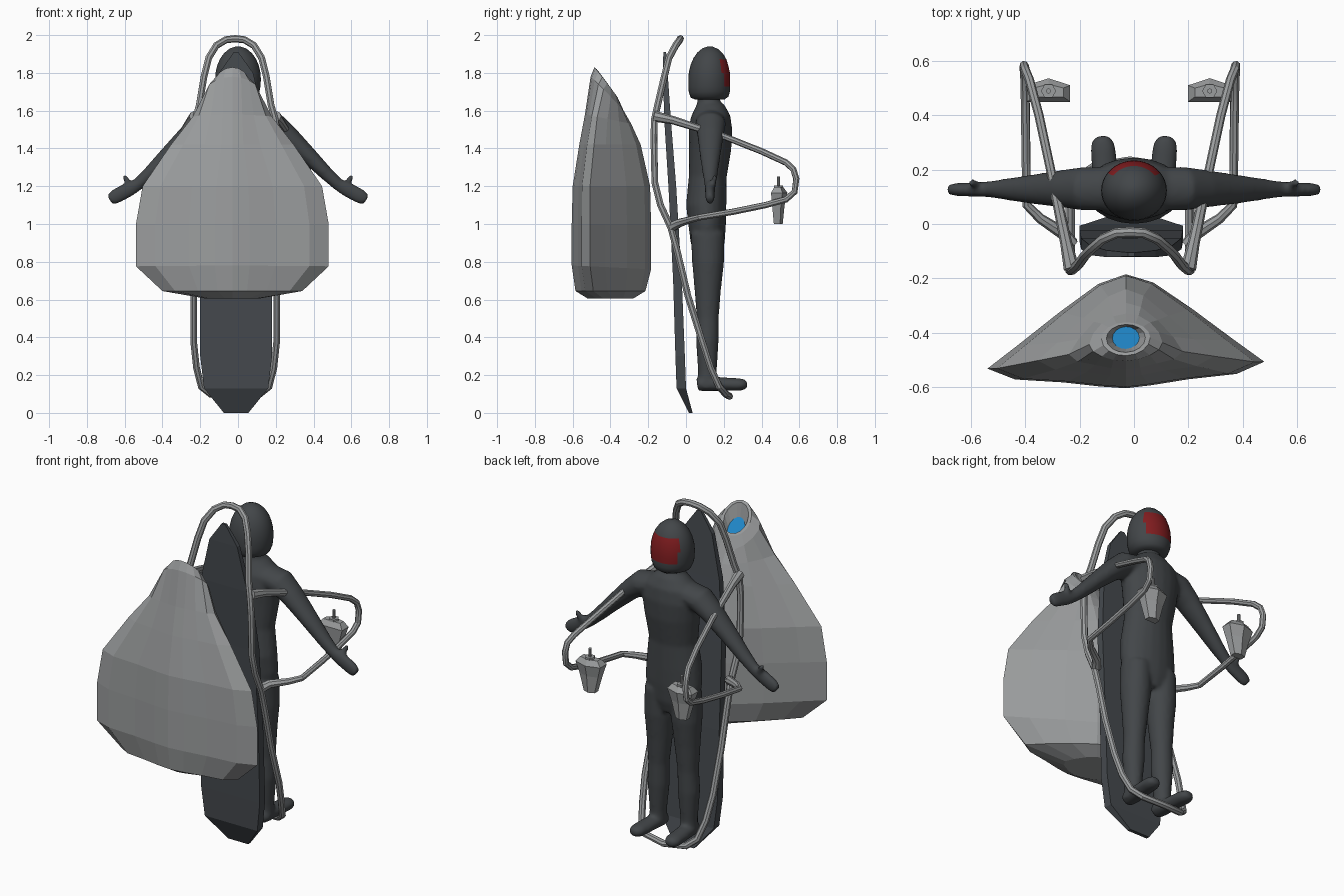
import bpy, bmesh, math
from mathutils import Vector


def material(name, rgb):
    m = bpy.data.materials.new(name)
    m.diffuse_color = (*rgb, 1)
    return m


GREY = material("metal_grey", (0.33, 0.34, 0.345))
BOARD = material("board_charcoal", (0.06, 0.068, 0.077))
SUIT = material("suit_charcoal", (0.055, 0.061, 0.066))
RED = material("visor_red", (0.22, 0.012, 0.014))
BLUE = material("intake_blue", (0.015, 0.25, 0.6))


def finish(name, bm, *mats):
    bmesh.ops.recalc_face_normals(bm, faces=bm.faces)
    me = bpy.data.meshes.new(name)
    bm.to_mesh(me)
    bm.free()
    for m in mats:
        me.materials.append(m)
    ob = bpy.data.objects.new(name, me)
    bpy.context.collection.objects.link(ob)
    return ob


def loft(bm, rings):
    """Skin a list of point rings; returns the last cap."""
    rows = [[bm.verts.new(p) for p in r] for r in rings]
    n = len(rows[0])
    for a, b in zip(rows, rows[1:]):
        for i in range(n):
            j = (i + 1) % n
            bm.faces.new((a[i], a[j], b[j], b[i]))
    bm.faces.new(rows[0][::-1])
    return bm.faces.new(rows[-1])


def limb(bm, pts, ref=(0, 1, 0), n=20):
    """Elliptical tube through (x, y, z, ra, rb); rb lies along ref."""
    c = [Vector(p[:3]) for p in pts]
    rings = []
    for i, p in enumerate(pts):
        d = (c[min(i + 1, len(c) - 1)] - c[max(i - 1, 0)]).normalized()
        a = Vector(ref).cross(d).normalized()
        b = d.cross(a)
        rings.append([c[i] + a * p[3] * math.cos(t) + b * p[4] * math.sin(t)
                      for t in (2 * math.pi * k / n for k in range(n))])
    loft(bm, rings)


# Front shell: wedge sections that turn elliptical toward the tilted intake
BACK = [(1, 0), (.78, .25), (.48, .6), (.2, .9), (0, 1)]
FRONT = [(1, 0), (.8, .5), (.45, .68), (.18, .9), (0, 1)]


def shell_ring(zf, zb, hw, yf, yt, yb, blend, cx=-0.03):
    pts = []
    for k in range(16):
        t = k * math.pi / 8
        q = k % 8 if k % 8 <= 4 else 8 - k % 8
        u, v = (BACK if k < 8 else FRONT)[q]
        u = math.copysign(u, math.cos(t))
        u = u + (math.cos(t) - u) * blend
        v = v + (abs(math.sin(t)) - v) * blend
        x = hw * u
        y = yt + ((yb if k < 8 else yf) - yt) * v
        s = (y - yf) / (yb - yf)
        pts.append((cx + x, y + 0.025 * x, zf + (zb - zf) * s))
    return pts


bm = bmesh.new()
cap = loft(bm, [shell_ring(*r) for r in (
    (.605, .605, .14, -.52, -.44, -.28, .5),
    (.645, .645, .37, -.585, -.5, -.215, .15),
    (.78, .76, .51, -.605, -.52, -.185, 0),
    (1.0, 1.0, .51, -.605, -.52, -.185, 0),
    (1.2, 1.2, .475, -.6, -.52, -.19, 0),
    (1.42, 1.42, .325, -.565, -.495, -.24, 0),
    (1.58, 1.53, .21, -.535, -.475, -.29, .35),
    (1.78, 1.6, .135, -.505, -.44, -.33, .8),
    (1.83, 1.67, .09, -.485, -.42, -.362, 1),
    (1.82, 1.68, .072, -.473, -.42, -.37, 1),
    (1.74, 1.63, .05, -.46, -.42, -.378, 1))])
cap.material_index = 1
finish("front_shell", bm, GREY, BLUE)

# Back board: tapered slab leaning forward
bm = bmesh.new()
loft(bm, [[(-.01 - w, a, z), (-.01 + w, a, z), (-.01 + w, b, z), (-.01 - w, b, z)]
          for z, w, a, b in (
    (0, .065, .015, .035), (.13, .17, -.05, 0), (.3, .19, -.056, -.006),
    (.7, .19, -.068, -.022), (1.2, .185, -.093, -.052), (1.55, .15, -.115, -.08),
    (1.8, .09, -.122, -.097), (1.91, .012, -.12, -.105))])
finish("back_board", bm, BOARD)

# Rider: torso, arms, hands, legs and feet fused into one smooth suit
bm = bmesh.new()
limb(bm, [(0, y, z, a, b) for z, y, a, b in (
    (.83, .115, .1, .07), (.9, .115, .155, .09), (1.0, .112, .17, .1),
    (1.1, .107, .165, .107), (1.25, .115, .145, .1), (1.4, .128, .165, .112),
    (1.5, .13, .18, .115), (1.57, .13, .165, .105), (1.62, .125, .1, .08),
    (1.645, .12, .065, .06), (1.7, .12, .06, .06))])
for s in (1, -1):
    limb(bm, [(s * .1, .13, 1.545, .06, .08), (s * .19, .13, 1.525, .07, .08),
              (s * .26, .13, 1.47, .058, .07), (s * .37, .128, 1.365, .046, .055),
              (s * .47, .128, 1.265, .037, .04), (s * .53, .128, 1.21, .033, .03),
              (s * .575, .127, 1.185, .04, .027), (s * .65, .127, 1.145, .04, .025),
              (s * .68, .127, 1.128, .03, .018)])
    limb(bm, [(s * .575, .135, 1.19, .016, .016), (s * .59, .15, 1.235, .016, .016),
              (s * .605, .155, 1.262, .01, .01)])
    limb(bm, [(s * x, y, z, a, b) for z, x, y, a, b in (
        (.95, .085, .115, .08, .09), (.8, .087, .117, .083, .085),
        (.65, .09, .115, .07, .07), (.5, .095, .115, .057, .058),
        (.38, .098, .113, .06, .06), (.22, .1, .113, .045, .05),
        (.13, .1, .113, .045, .05))])
    limb(bm, [(s * .098, .06, .15, .035, .033), (s * .1, .08, .153, .045, .038),
              (s * .108, .2, .152, .047, .036), (s * .114, .28, .15, .047, .034),
              (s * .117, .31, .15, .038, .028), (s * .118, .325, .15, .02, .015)],
         ref=(0, 0, 1))
# for the feet the ref axis is z, so ra is the width and rb the height
suit = finish("rider_suit", bm, SUIT)
mod = suit.modifiers.new("fuse", 'REMESH')
mod.mode = 'VOXEL'
mod.voxel_size = 0.011
mod.use_smooth_shade = True
mod = suit.modifiers.new("soften", 'SMOOTH')
mod.iterations = 5

# Helmet with the visor picked out on its rear-facing (+y) side
bm = bmesh.new()
limb(bm, [(0, y, z, a, b) for z, y, a, b in (
    (1.66, .125, .075, .08), (1.672, .125, .1, .1), (1.7, .124, .113, .109),
    (1.727, .123, .119, .111), (1.765, .123, .121, .111), (1.8, .124, .119, .109),
    (1.84, .125, .11, .1), (1.875, .127, .095, .087), (1.905, .128, .073, .068),
    (1.928, .129, .045, .042), (1.94, .13, .012, .012))], n=40)
for f in bm.faces:
    f.smooth = True
    c = f.calc_center_median()
    if 1.727 < c.z < 1.875 and c.y > .17 and abs(c.x) < .087:
        f.material_index = 1
finish("helmet", bm, SUIT, RED)


# Tubular frame
def tube(name, pts, radius, cyclic=False):
    cu = bpy.data.curves.new(name, 'CURVE')
    cu.dimensions = '3D'
    cu.bevel_depth = radius
    cu.bevel_resolution = 2
    cu.use_fill_caps = True
    sp = cu.splines.new('POLY')
    sp.points.add(len(pts) - 1)
    for p, q in zip(sp.points, pts):
        p.co = (q[0] - .015, q[1], q[2], 1)
        p.radius = q[3] if len(q) > 3 else 1
    sp.use_cyclic_u = cyclic
    cu.materials.append(GREY)
    ob = bpy.data.objects.new(name, cu)
    bpy.context.collection.objects.link(ob)
    bpy.ops.object.select_all(action='DESELECT')
    ob.select_set(True)
    bpy.context.view_layer.objects.active = ob
    bpy.ops.object.convert(target='MESH')
    bpy.ops.object.shade_smooth_by_angle()


half = [(.05, -.033, 1.975), (.1, -.055, 1.945), (.14, -.09, 1.88), (.165, -.115, 1.78),
        (.19, -.15, 1.63), (.212, -.168, 1.55), (.22, -.17, 1.45), (.22, -.165, 1.22),
        (.22, -.135, 1.1), (.22, -.08, .98), (.22, -.045, .85), (.22, .01, .62),
        (.22, .085, .38), (.205, .13, .24), (.18, .175, .14), (.13, .21, .1)]
loop = [(0, -.03, 1.981)] + half + [(0, .23, .088)] + [(-x, y, z) for x, y, z in half[::-1]]
tube("main_frame", loop, .019, True)

for s, side in ((1, "right"), (-1, "left")):
    tube(side + "_handle_frame", [(s * x, y, z, r) for x, y, z, r in (
        (.215, -.165, 1.57, 1.7), (.235, -.07, 1.55, 1.3), (.29, .19, 1.468, 1),
        (.335, .4, 1.385, 1), (.37, .53, 1.325, 1), (.386, .568, 1.29, 1),
        (.39, .584, 1.24, 1), (.39, .575, 1.17, 1), (.387, .53, 1.13, 1),
        (.385, .42, 1.1, 1), (.383, .25, 1.065, 1), (.38, .07, 1.035, 1),
        (.33, .02, 1.022, 1.1), (.245, -.035, 1.005, 1.4), (.215, -.075, .985, 1.6))], .017)

    # Hand controller: tapered pentagonal box with hex base and joystick
    cx = -.018 + s * .297
    bm = bmesh.new()
    loft(bm, [[(cx + w * k, y0 + (y1 - y0) * v, z + dz * v)
               for k, v in ((-1, 0), (1, 0), (1, .7), (0, 1), (-1, .7))]
              for z, w, y0, y1, dz in (
        (1.0, .035, .465, .512, 0), (1.1, .06, .456, .522, 0),
        (1.165, .08, .45, .537, 0), (1.195, .055, .468, .515, 0))])
    for n, r, z0, z1 in ((6, .028, 1.19, 1.205), (10, .009, 1.2, 1.252)):
        loft(bm, [[(cx + r * math.cos(2 * math.pi * k / n), .49 + r * math.sin(2 * math.pi * k / n), z)
                   for k in range(n)] for z in (z0, z1)])
    finish(side + "_controller", bm, GREY)
